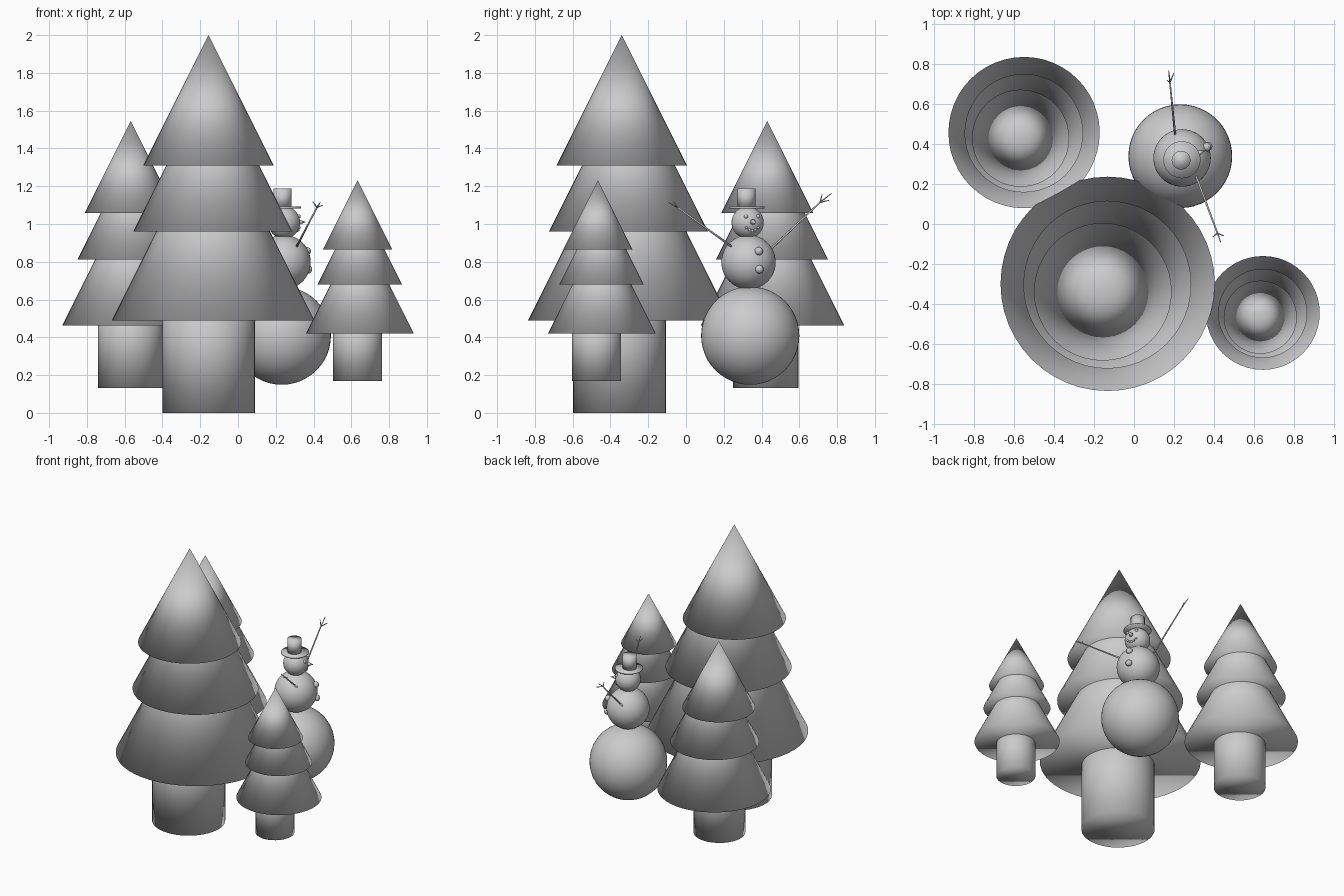
import bpy, math
from mathutils import Vector

if "Cube" in bpy.data.objects:
    bpy.data.objects.remove(bpy.data.objects["Cube"])

grey = bpy.data.materials.new("plain grey")
grey.diffuse_color = (0.6, 0.6, 0.6, 1)
grey.use_nodes = True
grey.node_tree.nodes["Principled BSDF"].inputs["Base Color"].default_value = grey.diffuse_color


def finish(name):
    """Name the new object, colour it, and smooth it."""
    o = bpy.context.object
    o.name = name
    o.data.materials.append(grey)
    bpy.ops.object.shade_smooth()
    return o


def ball(name, c, r, seg=48):
    bpy.ops.mesh.primitive_uv_sphere_add(segments=seg, ring_count=seg // 2,
                                         radius=r, location=c)
    return finish(name)


def rod(name, a, b, r1, r2, sides=32):
    """Cylinder or cone running from point a to point b."""
    a, b = Vector(a), Vector(b)
    d = b - a
    bpy.ops.mesh.primitive_cone_add(
        vertices=sides, radius1=r1, radius2=r2, depth=d.length,
        location=(a + b) / 2, rotation=d.to_track_quat('Z', 'Y').to_euler())
    return finish(name)


def upright(name, x, y, z0, z1, r1, r2, sides=48):
    bpy.ops.mesh.primitive_cone_add(vertices=sides, radius1=r1, radius2=r2,
                                    depth=z1 - z0, location=(x, y, (z0 + z1) / 2))
    return finish(name)


# Trees: a trunk and three stacked cones, lower two slightly off centre
def tree(name, x, y, z, s, low):
    upright(name + "_trunk", x, y - .012 * s, z, z + .70 * s, .245 * s, .245 * s)
    tiers = (("bottom", .024, .040, low, .537), ("middle", .022, .036, .96, .421),
             ("top", 0, 0, 1.31, .345))
    for part, dx, dy, h, r in tiers:
        upright(f"{name}_{part}_branches", x + dx * s, y + dy * s,
                z + h * s, z + (h + 2 * r) * s, r * s, 0)


tree("large_tree", -.156, -.34, 0, 1, .488)
tree("back_tree", -.568, .43, .133, .706, .468)
tree("small_tree", .633, -.467, .17, .531, .472)

# Snowman body
ball("snow_base", (.232, .34, .409), .26)
ball("snow_chest", (.241, .331, .798), .144)
HEAD = Vector((.244, .326, 1.008))
ball("snow_head", HEAD, .085)


def around(c, r, deg, dz):
    """Point on a sphere at a heading and height offset."""
    h = math.sqrt(r * r - dz * dz)
    a = math.radians(deg)
    return Vector(c) + Vector((h * math.cos(a), h * math.sin(a), dz))


FACE = 20  # heading of the face, in degrees from +x

# Eyes, mouth, nose
for side in (-1, 1):
    ball("eye", around(HEAD, .084, FACE + 26 * side, .032), .011, 16)
for i in range(-2, 3):
    ball("mouth_stone", around(HEAD, .085, FACE + 12 * i, -.043 + .004 * i * i), .0075, 12)
rod("nose", around(HEAD, .075, FACE, .002), around(HEAD, .122, FACE, .002), .018, 0, 16)

# Buttons on the chest
for dz in (.058, -.038):
    ball("button", around((.241, .331, .798), .147, FACE + 4, dz), .022, 24)

# Hat
upright("hat_brim", .24, .322, 1.083, 1.092, .093, .093)
upright("hat_crown", .236, .32, 1.088, 1.188, .047, .047)


# Twig arms with three fingers
def arm(name, shoulder, wrist, tips):
    rod(name, shoulder, wrist, .006, .004, 10)
    for t in tips:
        rod(name + "_finger", wrist, t, .004, .002, 8)


arm("near_arm", (.30, .27, .86), (.418, -.045, 1.088),
    ((.435, -.092, 1.114), (.45, -.06, 1.10), (.396, -.065, 1.118)))
arm("far_arm", (.208, .43, .85), (.18, .71, 1.115),
    ((.174, .77, 1.162), (.20, .757, 1.125), (.165, .72, 1.155)))
